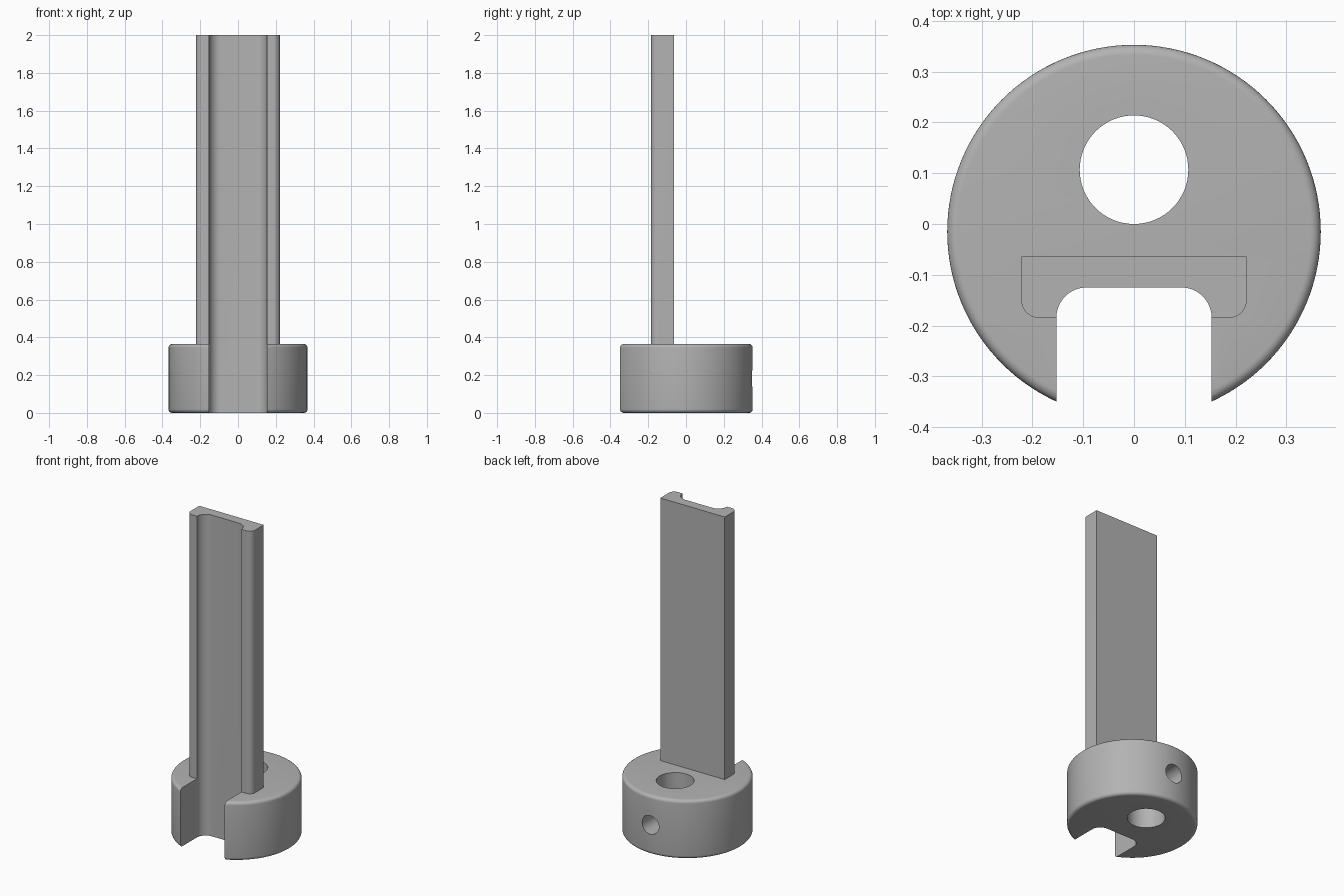
import bpy, bmesh, math
from mathutils import Matrix, Vector

if "Cube" in bpy.data.objects:
    bpy.data.objects.remove(bpy.data.objects["Cube"])

grey = bpy.data.materials.new("plain_grey")
grey.use_nodes = True
colour = (0.45, 0.45, 0.45, 1)
grey.diffuse_color = colour
bsdf = next(n for n in grey.node_tree.nodes if n.type == "BSDF_PRINCIPLED")
bsdf.inputs["Base Color"].default_value = colour

COLLAR_R, COLLAR_H, COLLAR_Y = 0.368, 0.365, -0.015
RIM = 0.02


def finish(name, bm):
    bmesh.ops.recalc_face_normals(bm, faces=bm.faces)
    mesh = bpy.data.meshes.new(name)
    bm.to_mesh(mesh)
    bm.free()
    mesh.materials.append(grey)
    obj = bpy.data.objects.new(name, mesh)
    bpy.context.collection.objects.link(obj)
    return obj


def extrude(name, outline, z0, z1):
    bm = bmesh.new()
    face = bm.faces.new([bm.verts.new((x, y, z0)) for x, y in outline])
    up = bmesh.ops.extrude_face_region(bm, geom=[face])["geom"]
    bmesh.ops.translate(bm, vec=(0, 0, z1 - z0),
                        verts=[v for v in up if isinstance(v, bmesh.types.BMVert)])
    return finish(name, bm)


def cylinder(name, radius, length, matrix, segments):
    bm = bmesh.new()
    bmesh.ops.create_cone(bm, cap_ends=True, segments=segments, radius1=radius,
                          radius2=radius, depth=length, matrix=matrix)
    return finish(name, bm)


def arc(cx, cy, r, start, end, steps=12):
    angles = [math.radians(start + (end - start) * i / steps) for i in range(steps + 1)]
    return [(cx + r * math.cos(a), cy + r * math.sin(a)) for a in angles]


def mirrored(half):
    return half + [(-x, y) for x, y in reversed(half)]


def combine(target, other, operation):
    mod = target.modifiers.new(other.name, "BOOLEAN")
    mod.operation = operation
    mod.solver = "EXACT"
    mod.object = other
    bpy.context.view_layer.objects.active = target
    bpy.ops.object.modifier_apply(modifier=mod.name)
    bpy.data.objects.remove(other)


# Round collar with softened rims, spun from a half section
bm = bmesh.new()
section = [(0, 0)] + arc(COLLAR_R - RIM, RIM, RIM, -90, 0, 6)
section += arc(COLLAR_R - RIM, COLLAR_H - RIM, RIM, 0, 90, 6) + [(0, COLLAR_H)]
verts = [bm.verts.new((x, COLLAR_Y, z)) for x, z in section]
edges = [bm.edges.new(pair) for pair in zip(verts, verts[1:])]
bmesh.ops.spin(bm, geom=verts + edges, cent=(0, COLLAR_Y, 0), axis=(0, 0, 1),
               angle=math.tau, steps=128)
bmesh.ops.remove_doubles(bm, verts=bm.verts, dist=0.0001)
body = finish("slotted_collar_with_blade", bm)

# Tall blade with rounded front corners
corner = 0.035
blade = extrude("blade", mirrored([(0.222, -0.064)] +
                arc(0.222 - corner, -0.185 + corner, corner, 0, -90)), 0.2, 2)
combine(body, blade, "UNION")

# Front channel running through collar and blade
fillet = 0.06
channel = extrude("channel_cutter", mirrored([(0.153, -0.6)] +
                  arc(0.153 - fillet, -0.125 - fillet, fillet, 0, 90)), -0.1, 2.1)
combine(body, channel, "DIFFERENCE")

# Vertical bore
bore = cylinder("bore_cutter", 0.107, 1, Matrix.Translation((0, 0.107, 0.2)), 64)
combine(body, bore, "DIFFERENCE")

# Set screw hole from the back into the bore
screw = cylinder("screw_hole_cutter", 0.058, 0.35, Matrix.Translation(
    Vector((0, 0.295, COLLAR_H / 2))) @ Matrix.Rotation(math.pi / 2, 4, "X"), 48)
combine(body, screw, "DIFFERENCE")

bpy.ops.object.select_all(action="DESELECT")
body.select_set(True)
bpy.context.view_layer.objects.active = body
bpy.ops.object.shade_smooth_by_angle(angle=math.radians(30))
